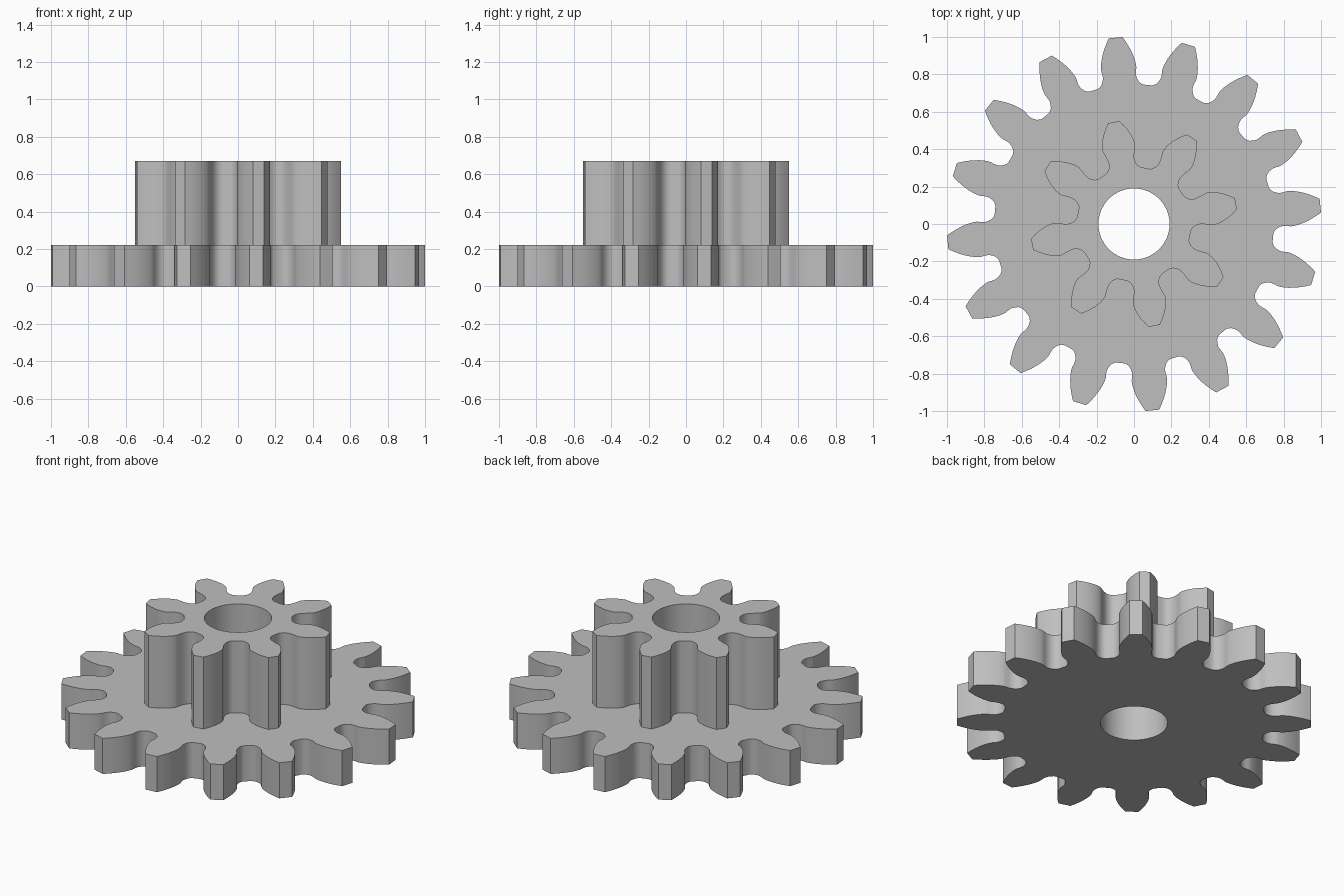
import bpy
import bmesh
from math import sin, cos, tan, acos, pi, radians
from mathutils import Vector

if "Cube" in bpy.data.objects:
    bpy.data.objects.remove(bpy.data.objects["Cube"], do_unlink=True)

MODULE = 0.1113          # tooth size shared by both gears
PRESSURE = radians(20)
BORE = 0.19

grey = bpy.data.materials.new("plain grey")
grey.use_nodes = True
colour = (0.52, 0.52, 0.52, 1)
grey.diffuse_color = colour
grey.node_tree.nodes["Principled BSDF"].inputs["Base Color"].default_value = colour


def inv(a):
    return tan(a) - a


def half_tooth(teeth, foot):
    """(radius, half angle) pairs from the valley up to the tip."""
    pitch = MODULE * teeth / 2
    base, tip = pitch * cos(PRESSURE), pitch + MODULE
    # rounded foot below the base circle, as (radius, angle) pairs
    points = [(r, radians(a)) for r, a in foot]
    # involute flank
    steps = 8
    for i in range(steps + 1):
        r = base + (tip - base) * (i / steps) ** 1.5
        points.append((r, pi / 2 / teeth + inv(PRESSURE) - inv(acos(min(1, base / r)))))
    return points


def gear(name, teeth, foot, bottom, top):
    half = half_tooth(teeth, foot)
    tooth = [(r, -a) for r, a in half] + [(r, a) for r, a in reversed(half)]
    step = 2 * pi / teeth
    rim = [(r, a + (k + 0.25) * step) for k in range(teeth) for r, a in tooth]
    hole = [(BORE, 2 * pi * i / 64) for i in range(64)]

    # flat outline with a bore, filled and raised
    bm = bmesh.new()
    edges = []
    for loop in (rim, hole):
        verts = [bm.verts.new((r * cos(a), r * sin(a), bottom)) for r, a in loop]
        edges += [bm.edges.new((v, verts[i - 1])) for i, v in enumerate(verts)]
    bmesh.ops.triangle_fill(bm, edges=edges, use_beauty=True, normal=(0, 0, 1))
    raised = bmesh.ops.extrude_face_region(bm, geom=bm.faces[:], use_keep_orig=True)
    bmesh.ops.translate(bm, vec=Vector((0, 0, top - bottom)),
                        verts=[g for g in raised["geom"] if isinstance(g, bmesh.types.BMVert)])
    bmesh.ops.recalc_face_normals(bm, faces=bm.faces[:])

    mesh = bpy.data.meshes.new(name)
    bm.to_mesh(mesh)
    bm.free()
    mesh.materials.append(grey)
    obj = bpy.data.objects.new(name, mesh)
    bpy.context.collection.objects.link(obj)
    bpy.ops.object.select_all(action="DESELECT")
    obj.select_set(True)
    bpy.context.view_layer.objects.active = obj
    bpy.ops.object.shade_smooth_by_angle(angle=radians(32))


# wide lower gear
gear("large_gear", 16,
     [(0.747, 9.5), (0.752, 8.5), (0.762, 7.6), (0.776, 6.9), (0.795, 6.4), (0.815, 6.35)],
     0, 0.222)

# tall upper gear
gear("small_gear", 8,
     [(0.306, 18.5), (0.309, 16.5), (0.317, 14.4), (0.33, 12.6), (0.348, 11.5),
      (0.37, 11.3), (0.395, 11.7)],
     0.222, 0.67)
